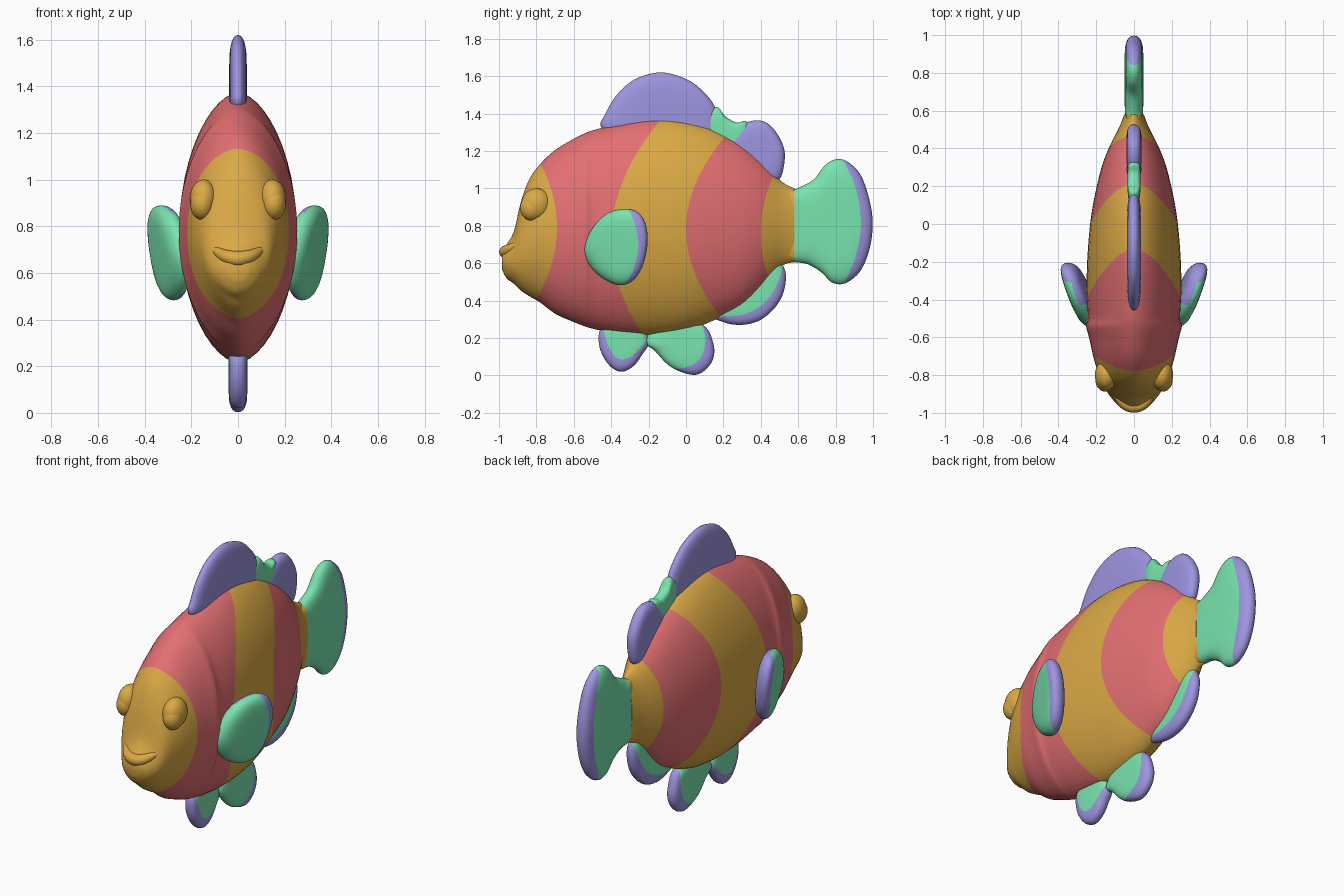
import bpy, bmesh, math
from mathutils import Vector

cube = bpy.data.objects.get("Cube")
if cube:
    bpy.data.objects.remove(cube, do_unlink=True)


def material(name, rgb):
    m = bpy.data.materials.new(name)
    m.use_nodes = True
    color = (*rgb, 1)
    m.diffuse_color = color
    bsdf = next(n for n in m.node_tree.nodes if n.type == 'BSDF_PRINCIPLED')
    bsdf.inputs["Base Color"].default_value = color
    bsdf.inputs["Roughness"].default_value = 0.6
    return m


MUSTARD = material("mustard", (0.71, 0.4, 0.06))
CORAL = material("coral red", (0.77, 0.16, 0.17))
LILAC = material("lilac", (0.34, 0.3, 0.74))
MINT = material("mint green", (0.19, 0.78, 0.43))


def smooth_path(points, steps, closed=False):
    """Catmull-Rom resampling of points of any dimension."""
    pts = [Vector(p) for p in points]
    n = len(pts)
    pick = (lambda i: pts[i % n]) if closed else (lambda i: pts[max(0, min(n - 1, i))])
    out = []
    for i in range(n if closed else n - 1):
        a, b, c, d = (pick(i + j) for j in (-1, 0, 1, 2))
        for s in range(steps):
            t = s / steps
            out.append(b + (c - a) * (t / 2) + (2 * a - 5 * b + 4 * c - d) * (t * t / 2)
                       + (3 * b - a - 3 * c + d) * (t ** 3 / 2))
    if not closed:
        out.append(pts[-1])
    return out


def bridge(bm, ring_a, ring_b):
    n = len(ring_a)
    for i in range(n):
        j = (i + 1) % n
        bm.faces.new((ring_a[i], ring_a[j], ring_b[j], ring_b[i]))


def arc_cut(bm, angle, u0, v0, k, mat):
    """Cut along a parabola in the side plane; faces beyond it take mat."""
    c, s = math.cos(math.radians(angle)), math.sin(math.radians(angle))
    for p in bm.verts:
        x, y, z = p.co
        u, v = c * y + s * z, c * z - s * y
        p.co = (x, u - u0 + k * (v - v0) ** 2, v)
    bmesh.ops.bisect_plane(bm, geom=bm.verts[:] + bm.edges[:] + bm.faces[:], dist=1e-5,
                           plane_co=(0, 0, 0), plane_no=(0, 1, 0))
    for f in bm.faces:
        if f.calc_center_median().y > 0:
            f.material_index = mat
    for p in bm.verts:
        x, u, v = p.co
        u += u0 - k * (v - v0) ** 2
        p.co = (x, c * u - s * v, s * u + c * v)


def finish(obj):
    bpy.ops.object.select_all(action='DESELECT')
    obj.select_set(True)
    bpy.context.view_layer.objects.active = obj
    bpy.ops.object.shade_smooth_by_angle(angle=math.radians(60))


def make_object(name, bm, mats):
    bmesh.ops.recalc_face_normals(bm, faces=bm.faces[:])
    mesh = bpy.data.meshes.new(name)
    bm.to_mesh(mesh)
    bm.free()
    for m in mats:
        mesh.materials.append(m)
    obj = bpy.data.objects.new(name, mesh)
    bpy.context.collection.objects.link(obj)
    finish(obj)


def fin(name, outline, center, thick, mats, cuts=(), side_of=0):
    """Soft, pillow-edged fin from a side outline, with coloured zones.
    A side_of of 1 or -1 sweeps it out from that flank."""
    bm = bmesh.new()
    cen = Vector(center)
    path = smooth_path(outline, 5, closed=True)
    rim = [bm.verts.new((0, *p)) for p in path]
    for side in (-1, 1):
        last = rim
        for s in (0.985, 0.95, 0.9, 0.82, 0.7, 0.5, 0.25):
            ring = []
            for p in path:
                q = cen + (p - cen) * s
                ring.append(bm.verts.new((side * thick * math.sqrt(1 - s ** 6), *q)))
            bridge(bm, last, ring)
            last = ring
        tip = bm.verts.new((side * thick, *cen))
        for i in range(len(last)):
            bm.faces.new((last[i], last[(i + 1) % len(last)], tip))
    for index, cut in enumerate(cuts):
        arc_cut(bm, *cut, index + 1)
    if side_of:
        # The face turned to the body is rim coloured too
        for f in bm.faces:
            mid = f.calc_center_median()
            if mid.x * side_of < 0 and mid.y > -.43:
                f.material_index = 1
        for v in bm.verts:
            v.co.x += side_of * (.235 + .33 * (v.co.y + .54) + .11 * (v.co.z - .69))
    make_object(name, bm, mats)


def ellipsoid(name, loc, radii, mat):
    bm = bmesh.new()
    bmesh.ops.create_uvsphere(bm, u_segments=32, v_segments=20, radius=1)
    for v in bm.verts:
        v.co = Vector(loc) + Vector(a * b for a, b in zip(v.co, radii))
    make_object(name, bm, [mat])


# Body: elliptical rings given as y, bottom, top, half width
stations = [
    (-.985, .57, .66, .045), (-.96, .52, .7, .085), (-.92, .49, .77, .12),
    (-.885, .455, .92, .145), (-.84, .425, 1.045, .168), (-.78, .39, 1.13, .193),
    (-.7, .33, 1.205, .216), (-.6, .285, 1.265, .238), (-.54, .262, 1.295, .254),
    (-.5, .25, 1.31, .244), (-.4, .23, 1.335, .25), (-.25, .215, 1.365, .25),
    (-.12, .22, 1.373, .243), (.02, .245, 1.355, .23), (.15, .295, 1.315, .208),
    (.29, .36, 1.24, .175), (.38, .44, 1.17, .143), (.45, .52, 1.1, .11),
    (.52, .59, 1.03, .075), (.58, .605, 1, .052)]
bm = bmesh.new()
rings = []
for y, low, high, w in smooth_path(stations, 3):
    ring = []
    for i in range(48):
        a = math.tau * i / 48
        x = math.copysign(abs(math.cos(a)) ** 1.15, math.cos(a)) * w
        ring.append(bm.verts.new((x, y, (low + high) / 2 + (high - low) / 2 * math.sin(a))))
    if rings:
        bridge(bm, rings[-1], ring)
    rings.append(ring)
bm.faces.new(rings[0])
bm.faces.new(rings[-1])
# Alternating colour bands from face to tail
for y0, z0, k, mat in ((-.69, .79, .75, 1), (-.4, .73, -.65, 0), (0, .78, -.85, 1), (.4, .76, -.7, 0)):
    arc_cut(bm, 0, y0, z0, k, mat)
make_object("body", bm, [MUSTARD, CORAL])

# Eyes and lids
for side, label in ((1, "left"), (-1, "right")):
    ellipsoid(label + "_eyelid", (side * .147, -.8, .915), (.06, .08, .085), MUSTARD)
    ellipsoid(label + "_eyeball", (side * .153, -.825, .895), (.052, .062, .068), MUSTARD)


# Lips: bevelled curves bent into a smile
def lip(name, half, radius):
    curve = bpy.data.curves.new(name, 'CURVE')
    curve.dimensions = '3D'
    curve.bevel_depth = radius
    curve.bevel_resolution = 5
    curve.use_fill_caps = True
    full = half + [(-x, y, z) for x, y, z in reversed(half[:-1])]
    path = smooth_path(full, 6)
    spline = curve.splines.new('POLY')
    spline.points.add(len(path) - 1)
    for i, (pt, p) in enumerate(zip(spline.points, path)):
        pt.co = (*p, 1)
        pt.radius = 0.45 + 0.55 * math.sin(math.pi * i / (len(path) - 1))
    curve.materials.append(MUSTARD)
    obj = bpy.data.objects.new(name, curve)
    bpy.context.collection.objects.link(obj)
    bpy.ops.object.select_all(action='DESELECT')
    obj.select_set(True)
    bpy.context.view_layer.objects.active = obj
    bpy.ops.object.convert(target='MESH')
    finish(bpy.context.object)


lip("upper_lip", [(.1, -.9, .7), (.055, -.95, .672), (0, -.967, .66)], .033)
lip("lower_lip", [(.1, -.895, .665), (.055, -.94, .61), (0, -.953, .585)], .032)

# Dorsal fins and the web between them
fin("front_dorsal_fin", [(-.45, 1.32), (-.43, 1.4), (-.37, 1.5), (-.27, 1.585), (-.13, 1.62), (.01, 1.58),
                         (.1, 1.51), (.152, 1.44), (.172, 1.36), (.16, 1.26), (.08, 1.2), (-.3, 1.2)],
    (-.13, 1.36), .038, [LILAC])
fin("dorsal_web", [(.11, 1.38), (.165, 1.435), (.21, 1.385), (.27, 1.352), (.33, 1.35),
                   (.35, 1.2), (.15, 1.2)], (.23, 1.29), .034, [MINT])
fin("rear_dorsal_fin", [(.23, 1.22), (.258, 1.3), (.325, 1.353), (.41, 1.36), (.475, 1.31), (.525, 1.21),
                        (.52, 1.1), (.485, 1.04), (.38, 1.05)], (.39, 1.2), .04, [LILAC])

# Tail: mustard root, mint web, lilac rim
fin("tail_fin", [(.5, .95), (.59, .998), (.68, 1.045), (.745, 1.125), (.81, 1.157), (.875, 1.135), (.94, 1.06),
                 (.985, .92), (.998, .8), (.98, .67), (.93, .555), (.85, .492), (.78, .497),
                 (.725, .55), (.65, .595), (.5, .65)],
    (.79, .82), .05, [MUSTARD, MINT, LILAC], [(0, .58, .8, 0), (0, .935, .82, .85)])

# Lower fins with lilac rims
fin("lower_rear_fin", [(.13, .33), (.2, .285), (.29, .27), (.385, .29), (.465, .35), (.52, .44),
                       (.53, .56), (.45, .62), (.2, .45)],
    (.36, .43), .04, [MINT, LILAC], [(-55, -.075, .53, 2)])
fin("front_belly_fin", [(-.46, .24), (-.465, .165), (-.44, .095), (-.395, .04), (-.34, .02), (-.28, .05),
                        (-.235, .11), (-.2, .18), (-.25, .3), (-.4, .3)],
    (-.34, .17), .04, [MINT, LILAC], [(-102, -.012, -.362, 9.5)])
fin("rear_belly_fin", [(-.22, .19), (-.165, .13), (-.1, .06), (-.03, .02), (.05, .003), (.11, .035), (.147, .095),
                       (.145, .175), (.09, .27), (-.1, .32)],
    (.01, .16), .04, [MINT, LILAC], [(-40, 0, .112, 4.5)])

# Side fins, swept out from the gills
for side, label in ((1, "left"), (-1, "right")):
    fin(label + "_side_fin", [(-.545, .67), (-.505, .78), (-.43, .86), (-.35, .888), (-.27, .88), (-.22, .82),
                              (-.205, .715), (-.23, .59), (-.28, .51), (-.35, .482), (-.43, .51), (-.505, .575)],
        (-.35, .69), .052, [MINT, LILAC], [(0, -.255, .7, 1.5)], side)
